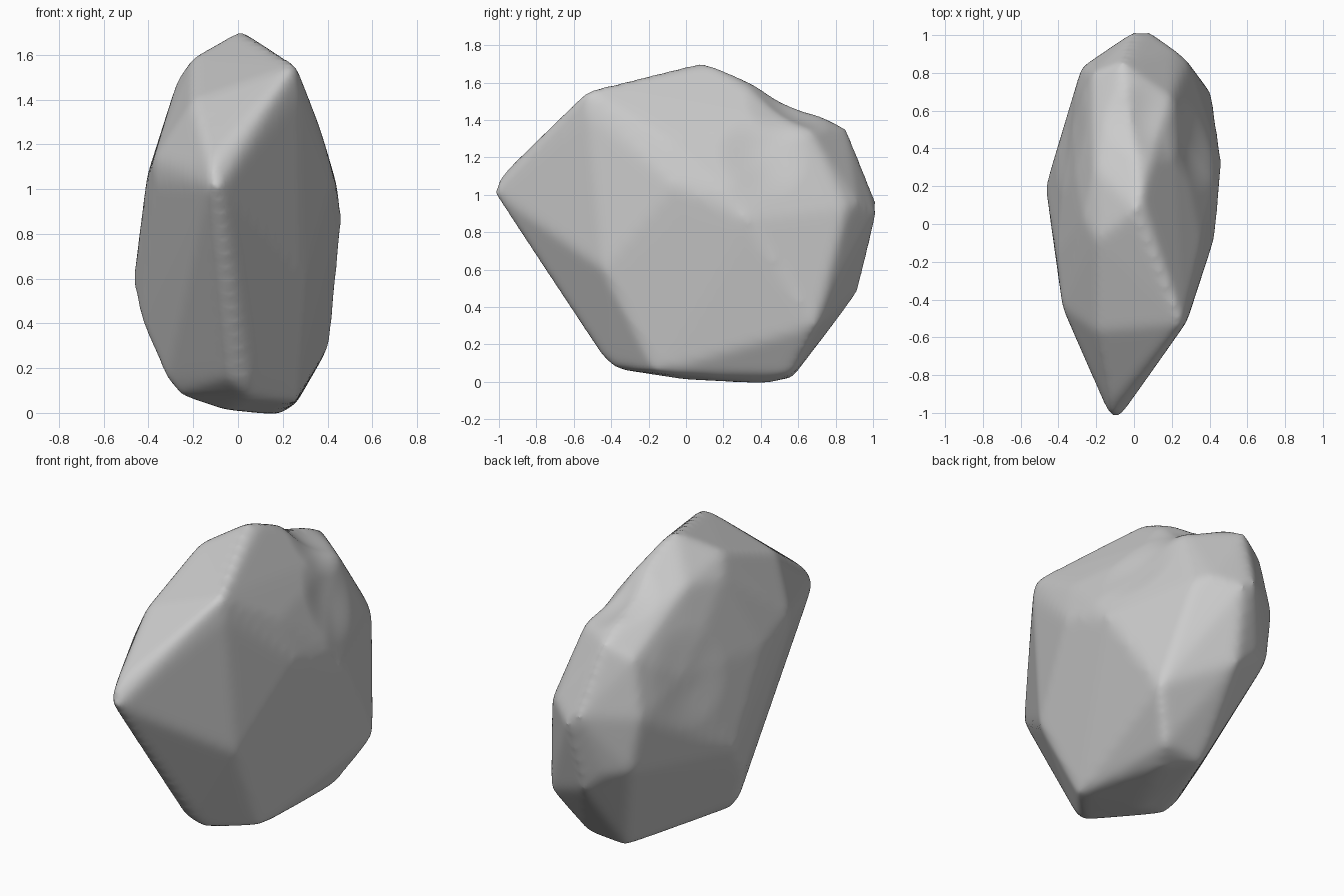
import bpy
import bmesh
from mathutils import Vector

default_cube = bpy.data.objects.get("Cube")
if default_cube:
    bpy.data.objects.remove(default_cube, do_unlink=True)

# Stone colour
stone = bpy.data.materials.new("stone_grey")
stone.use_nodes = True
stone_colour = (0.6, 0.6, 0.6, 1)
stone.diffuse_color = stone_colour
stone.node_tree.nodes["Principled BSDF"].inputs["Base Color"].default_value = stone_colour

# Corners of the boulder, grouped by region
pointed_front = [(-.08, -1.03, 1.01), (-.13, -1.02, 1.02), (-.12, -.99, 1.11),
                 (.26, -.53, 1.56), (.28, -.52, 1.43), (-.2, -.57, 1.4),
                 (-.38, -.44, 1.13), (-.37, -.46, 1.03), (.3, -.44, .6),
                 (.04, -.45, .14), (-.04, -.45, .15)]
crown = [(.01, .08, 1.71), (.04, .16, 1.69), (-.2, -.08, 1.59), (-.27, .03, 1.49),
         (-.21, .3, 1.53), (.36, -.11, 1.3), (.2, .66, 1.35), (-.06, .86, 1.36),
         (-.22, .8, 1.28)]
left_flank = [(.43, -.06, 1.05), (.44, .2, 1.03), (.465, .33, .87), (.29, .86, .93),
              (.33, -.03, .47), (.41, .7, .3), (.22, .92, .96)]
right_flank = [(-.41, -.15, 1.05), (-.43, .06, .4), (-.47, .2, .58),
               (-.35, .5, 1.1), (-.28, .83, .95)]
tail = [(0, 1.02, .96), (.08, 1.02, .9), (-.1, .91, .6), (.04, .92, .48),
        (-.23, .85, .63)]
underside = [(.18, .42, -.01), (.26, .57, .04), (0, .57, .02), (-.05, 0, .01),
             (.05, -.39, .07), (-.32, -.04, .15), (-.26, -.06, .08), (.26, -.16, .05)]

# Wrap the corners in a closed faceted shell
bm = bmesh.new()
for region in (pointed_front, crown, left_flank, right_flank, tail, underside):
    for corner in region:
        bm.verts.new(corner)
hull = bmesh.ops.convex_hull(bm, input=bm.verts)
loose = {g for g in hull["geom_interior"] + hull["geom_unused"]
         if isinstance(g, bmesh.types.BMVert)}
bmesh.ops.delete(bm, geom=list(loose), context='VERTS')
bmesh.ops.recalc_face_normals(bm, faces=bm.faces)
mesh = bpy.data.meshes.new("boulder")
bm.to_mesh(mesh)
bm.free()
boulder = bpy.data.objects.new("boulder", mesh)
bpy.context.collection.objects.link(boulder)

# Even out the surface and wear the edges round
remesh = boulder.modifiers.new("even_surface", 'REMESH')
remesh.mode = 'VOXEL'
remesh.voxel_size = 0.02
wear = boulder.modifiers.new("worn_edges", 'SMOOTH')
wear.factor = 0.5
wear.iterations = 24
bpy.context.view_layer.objects.active = boulder
boulder.select_set(True)
for name in [m.name for m in boulder.modifiers]:
    bpy.ops.object.modifier_apply(modifier=name)


def press_hollow(centre, radius, depth):
    """Push the surface inward around a point with a soft falloff."""
    centre = Vector(centre)
    moves = []
    for v in boulder.data.vertices:
        reach = (v.co - centre).length / radius
        if reach < 1:
            moves.append((v, v.normal.copy() * depth * (1 - reach ** 2) ** 2))
    for v, move in moves:
        v.co -= move


# Shallow hollows on the crown and both flanks
press_hollow((.08, .54, 1.46), .25, .035)
press_hollow((-.36, .45, 1.08), .3, .02)
press_hollow((.33, .42, 1.22), .26, .025)

boulder.data.materials.clear()
boulder.data.materials.append(stone)
boulder.data.polygons.foreach_set("material_index", [0] * len(boulder.data.polygons))
bpy.ops.object.shade_smooth()
